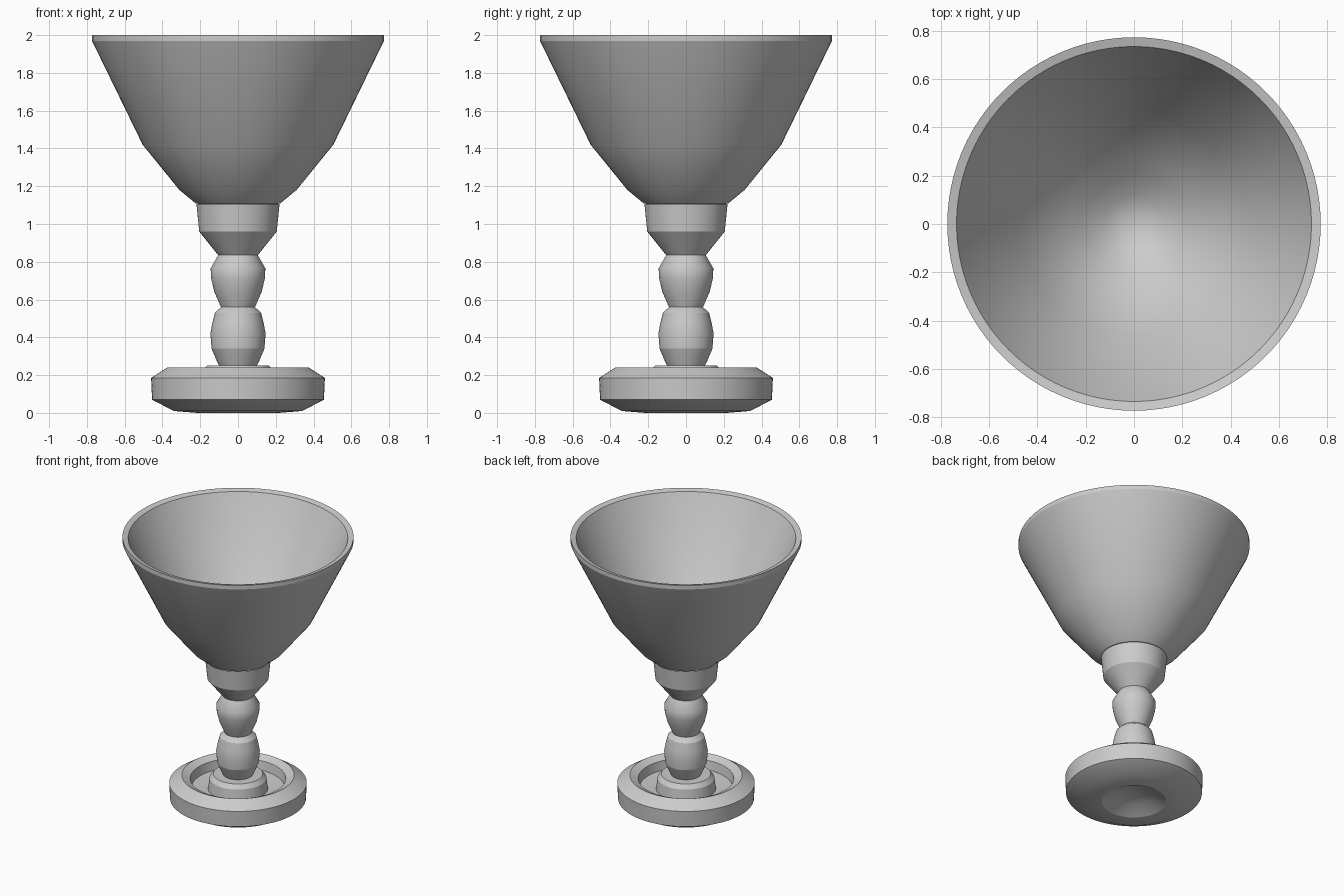
import bpy
import bmesh
from math import cos, sin, tau

if "Cube" in bpy.data.objects:
    bpy.data.objects.remove(bpy.data.objects["Cube"], do_unlink=True)

SIDES = 96
SHARP, SOFT = True, False

grey = bpy.data.materials.new("plain grey")
grey.use_nodes = True
grey.diffuse_color = (0.6, 0.6, 0.6, 1)
grey.node_tree.nodes["Principled BSDF"].inputs["Base Color"].default_value = (0.6, 0.6, 0.6, 1)


def lathe(name, profile):
    """Turn (radius, height, crease) points about z; the outside lies right of the path."""
    bm = bmesh.new()
    rings = []
    for r, z, _ in profile:
        if r == 0:
            rings.append([bm.verts.new((0, 0, z))] * SIDES)
        else:
            rings.append([bm.verts.new((r * cos(tau * i / SIDES), r * sin(tau * i / SIDES), z))
                          for i in range(SIDES)])
    for low, high in zip(rings, rings[1:]):
        for i in range(SIDES):
            j = (i + 1) % SIDES
            corners = dict.fromkeys((low[i], low[j], high[j], high[i]))
            bm.faces.new(list(corners)).smooth = True
    # Crease the chosen rings
    for ring, (r, _, crease) in zip(rings, profile):
        if crease and r:
            for i in range(SIDES):
                bm.edges.get((ring[i], ring[(i + 1) % SIDES])).smooth = False
    mesh = bpy.data.meshes.new(name)
    bm.to_mesh(mesh)
    bm.free()
    mesh.materials.append(grey)
    obj = bpy.data.objects.new(name, mesh)
    bpy.context.collection.objects.link(obj)
    return obj


# Foot with hollow underside, grooved top and small inner plinth
lathe("foot", [
    (0, 0.07, SOFT), (0.12, 0.045, SOFT), (0.215, 0, SHARP),
    (0.34, 0.01, SOFT), (0.455, 0.07, SHARP), (0.46, 0.185, SHARP),
    (0.375, 0.24, SHARP), (0.32, 0.215, SHARP), (0.31, 0.15, SHARP),
    (0.2, 0.14, SHARP), (0.19, 0.22, SHARP), (0.165, 0.25, SHARP),
    (0.1, 0.25, SHARP),
])

# Turned stem with two bulbs and a flared collar
lathe("stem", [
    (0.1, 0.25, SHARP), (0.11, 0.27, SOFT), (0.14, 0.34, SHARP),
    (0.146, 0.42, SOFT), (0.137, 0.47, SOFT), (0.122, 0.53, SHARP),
    (0.09, 0.56, SHARP), (0.125, 0.64, SOFT), (0.142, 0.71, SOFT),
    (0.145, 0.765, SOFT), (0.105, 0.835, SHARP),
    (0.205, 0.96, SHARP), (0.22, 1.105, SHARP),
])

# Thin walled bowl, outside then rim then inside
lathe("bowl", [
    (0.2, 1.105, SHARP), (0.225, 1.11, SHARP), (0.31, 1.18, SOFT),
    (0.505, 1.42, SOFT), (0.773, 1.97, SHARP), (0.773, 2, SHARP),
    (0.735, 1.99, SHARP), (0.465, 1.43, SOFT), (0.28, 1.22, SOFT),
    (0.2, 1.16, SOFT), (0.12, 1.09, SOFT), (0, 1.05, SOFT),
])
